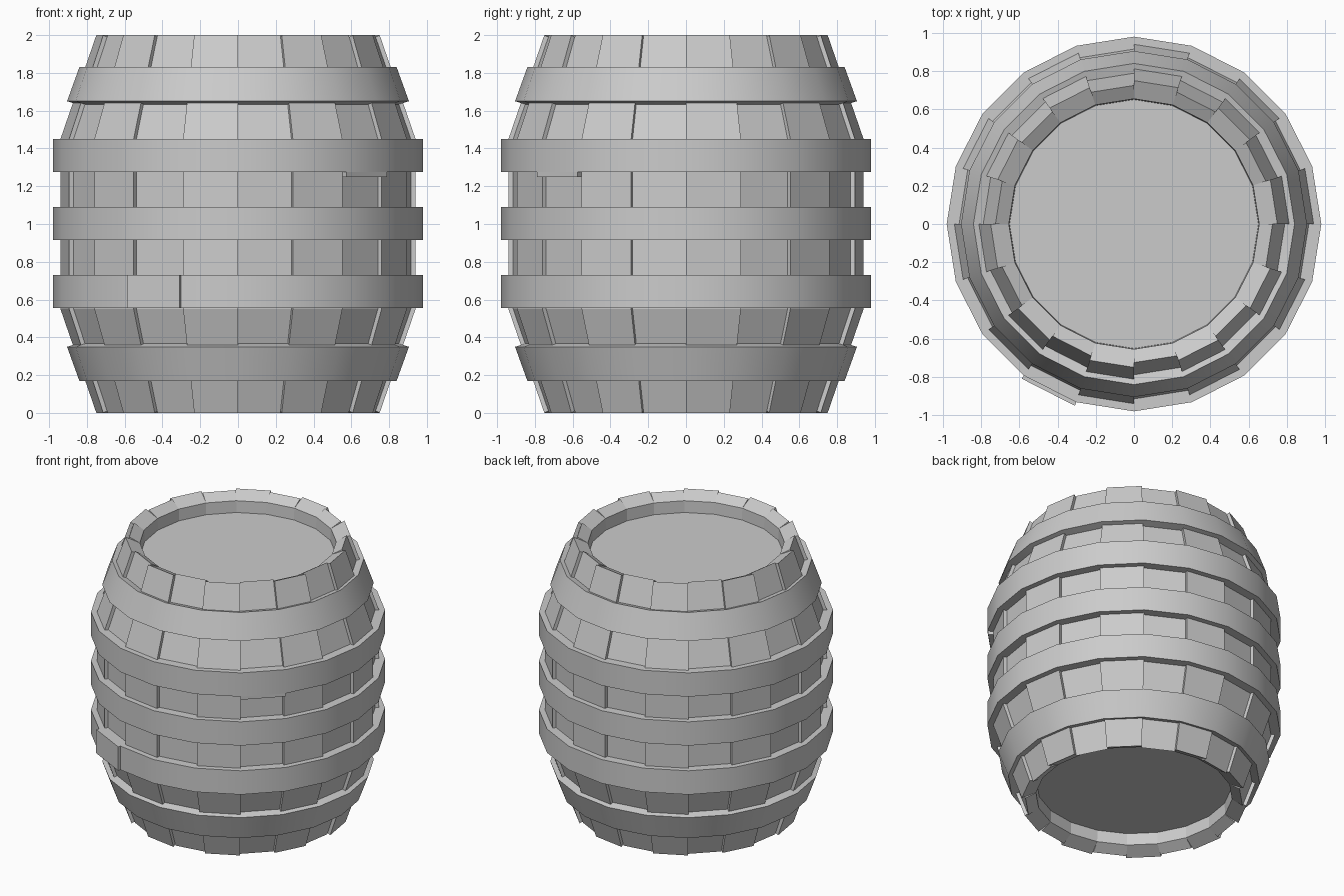
import bpy, bmesh
from math import cos, sin, tau

SIDES = 20
STEP = tau / SIDES

cube = bpy.data.objects.get("Cube")
if cube:
    bpy.data.objects.remove(cube)

grey = bpy.data.materials.new("plain_grey")
grey.use_nodes = True
tone = (0.6, 0.6, 0.6, 1)
grey.diffuse_color = tone
grey.node_tree.nodes["Principled BSDF"].inputs["Base Color"].default_value = tone


def ring_point(bm, r, z, k):
    return bm.verts.new((r * cos(k * STEP), r * sin(k * STEP), z))


def sweep(bm, profile, start, count):
    """Sweep a closed (radius, height) profile around z over some sectors."""
    full = count == SIDES
    rings = [[ring_point(bm, r, z, start + i) for r, z in profile]
             for i in range(count if full else count + 1)]
    n = len(profile)
    for i in range(count):
        a, b = rings[i], rings[(i + 1) % len(rings)]
        for j in range(n):
            m = (j + 1) % n
            bm.faces.new((a[j], b[j], b[m], a[m]))
    if not full:
        bm.faces.new(rings[0])
        bm.faces.new(rings[-1][::-1])


def finish(name, bm, smooth=False):
    bmesh.ops.recalc_face_normals(bm, faces=bm.faces)
    mesh = bpy.data.meshes.new(name)
    bm.to_mesh(mesh)
    bm.free()
    mesh.materials.append(grey)
    obj = bpy.data.objects.new(name, mesh)
    bpy.context.collection.objects.link(obj)
    if smooth:
        bpy.ops.object.select_all(action="DESELECT")
        obj.select_set(True)
        bpy.context.view_layer.objects.active = obj
        bpy.ops.object.shade_smooth_by_angle(angle=0.5)


def swept(name, profile, start=0, count=SIDES, smooth=False):
    bm = bmesh.new()
    sweep(bm, profile, start, count)
    finish(name, bm, smooth)


# Staves: every other one stands slightly proud, rims slope in to the heads
bm = bmesh.new()
for k in range(SIDES):
    d = 0 if k % 2 == 0 else -0.025
    outer = [(0.75 + d, 0), (0.94 + d, 0.55), (0.94 + d, 1.45), (0.75 + d, 2)]
    inner = [(0.655, 1.955), (0.65, 1.85), (0.65, 0.15), (0.655, 0.045)]
    sweep(bm, outer + inner, k, 1)
finish("staves", bm)

# Recessed round heads at both ends
for name, low, high in (("bottom_head", 0.13, 0.16), ("top_head", 1.84, 1.87)):
    bm = bmesh.new()
    rings = [[ring_point(bm, 0.652, z, k) for k in range(SIDES)] for z in (low, high)]
    for ring in rings:
        bm.faces.new(ring)
    for k in range(SIDES):
        m = (k + 1) % SIDES
        bm.faces.new((rings[0][k], rings[0][m], rings[1][m], rings[1][k]))
    finish(name, bm)

# Straight hoops around the belly
for name, low in (("lower_hoop", 0.555), ("middle_hoop", 0.915), ("upper_hoop", 1.275)):
    high = low + 0.175
    swept(name, [(0.98, low), (0.98, high), (0.89, high), (0.89, low)], smooth=True)

# Tapered hoops near the ends
taper = [(0.905, 1.65), (0.84, 1.83), (0.77, 1.81), (0.84, 1.63)]
swept("top_hoop", taper, smooth=True)
swept("bottom_hoop", [(r, 2 - z) for r, z in taper], smooth=True)

# Overlapping hoop ends
swept("lower_hoop_lap", [(1.0, 0.555), (1.0, 0.73), (0.97, 0.73), (0.97, 0.555)], 13, 1)
swept("upper_hoop_lap", [(0.975, 1.25), (0.975, 1.35), (0.93, 1.35), (0.93, 1.25)], 17, 1)
